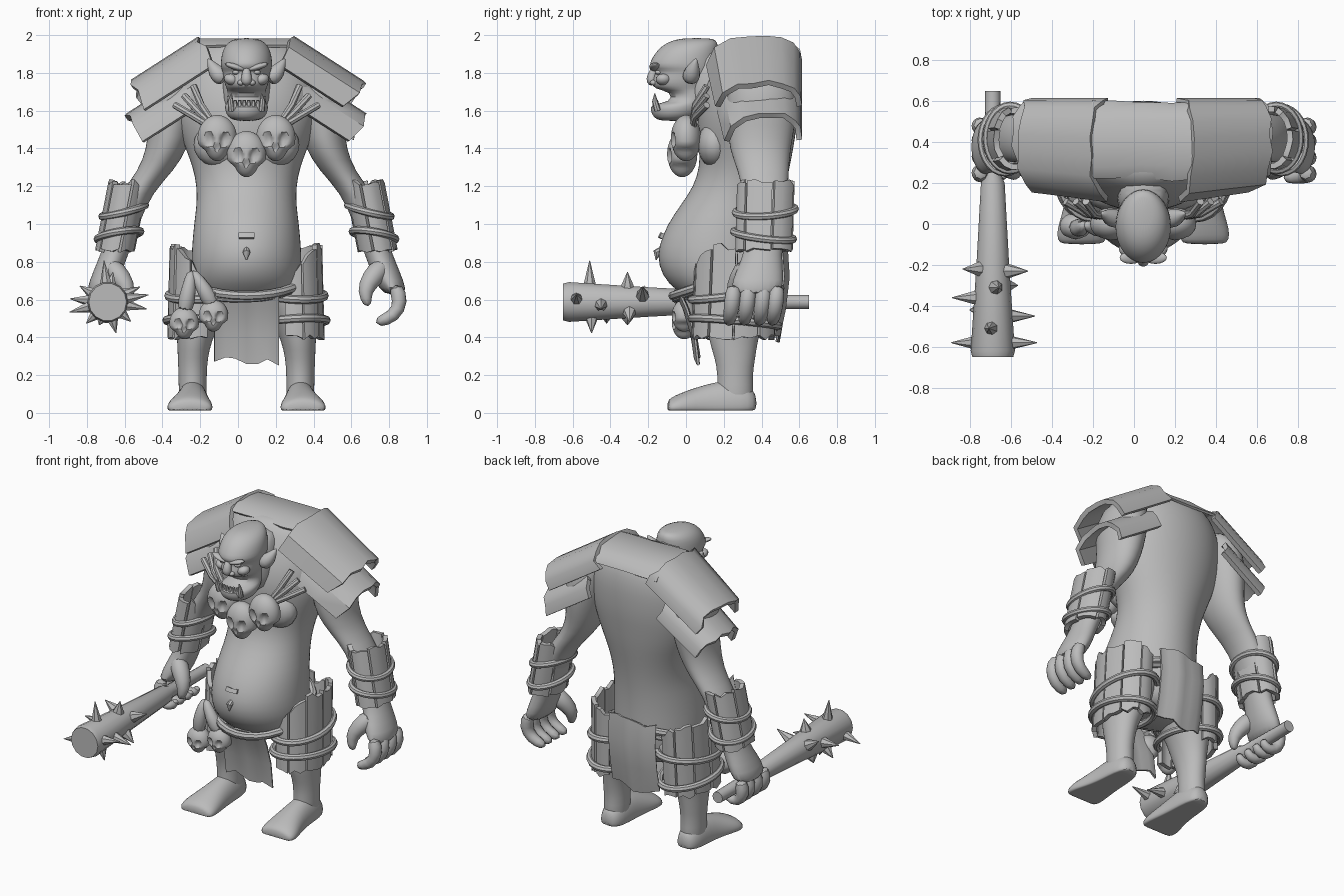
import bpy, bmesh, math, random
from mathutils import Vector

if "Cube" in bpy.data.objects:
    bpy.data.objects.remove(bpy.data.objects["Cube"])

random.seed(4)
CX = 0.045  # body centre line, the club pushes it off the middle
grey = bpy.data.materials.new("plain_grey")
grey.diffuse_color = (0.5, 0.5, 0.5, 1)
grey.use_nodes = True
grey.node_tree.nodes["Principled BSDF"].inputs["Base Color"].default_value = grey.diffuse_color


def jit(a):
    return random.uniform(-a, a)


def finish(name, bm, s=1, sub=0, thick=0, offset=True):
    """Place a mesh; s = -1 puts it on the other side of the body."""
    for v in bm.verts:
        v.co.x = v.co.x * s + (CX if offset else 0)
    bmesh.ops.recalc_face_normals(bm, faces=bm.faces)
    me = bpy.data.meshes.new(name)
    bm.to_mesh(me)
    bm.free()
    me.materials.append(grey)
    ob = bpy.data.objects.new(name, me)
    bpy.context.collection.objects.link(ob)
    if thick:
        m = ob.modifiers.new("thickness", 'SOLIDIFY')
        m.thickness, m.offset = thick, 0
    if sub:
        ob.modifiers.new("smooth", 'SUBSURF').levels = sub
    return ob


def skin(bm, rings, closed=False):
    """Bridge rings of points into a tube."""
    vs = [[bm.verts.new(p) for p in r] for r in rings]
    n = len(vs[0])
    for a, b in zip(vs, vs[1:] + ([vs[0]] if closed else [])):
        for i in range(n):
            bm.faces.new((a[i], a[(i + 1) % n], b[(i + 1) % n], b[i]))
    if not closed:
        bm.faces.new(vs[0])
        bm.faces.new(vs[-1])


def loft(name, rings, s=1, n=20, axis='z', sub=1):
    """Rings are (x, y, z, half width, half depth)."""
    bm = bmesh.new()
    out = []
    for x, y, z, u, v in rings:
        pts = []
        for i in range(n):
            a = math.tau * i / n
            p, q = u * math.cos(a), v * math.sin(a)
            pts.append((x + p, y + q, z) if axis == 'z' else (x + p, y, max(z + q, .012)))  # flat sole
        out.append(pts)
    skin(bm, out)
    return finish(name, bm, s, sub)


def tube(name, pts, radii, s=1, up=(0, 0, 1), closed=False, n=8, offset=True, sub=0):
    bm = bmesh.new()
    pts = [Vector(p) for p in pts]
    if not isinstance(radii, (list, tuple)):
        radii = [radii] * len(pts)
    k, out = len(pts), []
    for i, p in enumerate(pts):
        a = pts[(i - 1) % k] if closed else pts[max(i - 1, 0)]
        b = pts[(i + 1) % k] if closed else pts[min(i + 1, k - 1)]
        t = (b - a).normalized()
        u = t.cross(Vector(up)).normalized()
        w = u.cross(t)
        out.append([p + (u * math.cos(math.tau * j / n) + w * math.sin(math.tau * j / n)) * radii[i] for j in range(n)])
    skin(bm, out, closed)
    return finish(name, bm, s, sub, offset=offset)


def ball(name, c, r, s=1, tilt=0):
    bm = bmesh.new()
    bmesh.ops.create_uvsphere(bm, u_segments=16, v_segments=10, radius=1)
    for v in bm.verts:
        p = Vector((v.co.x * r[0], v.co.y * r[1], v.co.z * r[2]))
        x = p.x * math.cos(tilt) - p.z * math.sin(tilt)
        z = p.x * math.sin(tilt) + p.z * math.cos(tilt)
        v.co = Vector(c) + Vector((x, p.y, z))
    return finish(name, bm, s)


def sheets(name, grids, thick, s=1):
    """Plates made from grids of points."""
    bm = bmesh.new()
    for g in grids:
        vs = [[bm.verts.new(p) for p in r] for r in g]
        for a, b in zip(vs, vs[1:]):
            for i in range(len(a) - 1):
                bm.faces.new((a[i], a[i + 1], b[i + 1], b[i]))
    return finish(name, bm, s, thick=thick)


def planks(name, top, bot, rx, ry, a0, a1, count, s, drop=lambda a: 0):
    """Curved boards around a limb; drop lowers the top by angle."""
    top, bot, grids = Vector(top), Vector(bot), []
    for k in range(count):
        w = (a1 - a0) / count
        lo, hi = a0 + w * (k + .03), a0 + w * (k + .97)
        ends = [(jit(.045), jit(.03)) for _ in range(4)]
        f = 1 + jit(.03)
        def at(j, t):
            a = lo + (hi - lo) * j / 3
            if t == 0:
                t = drop(a) + ends[j][0]
            elif t == 1:
                t += ends[j][1]
            return top.lerp(bot, t) + Vector((rx * math.cos(a) * f, ry * math.sin(a) * f, 0))
        grids.append([[at(j, t) for j in range(4)] for t in (0, .6, 1)])
    sheets(name, grids, .028, s)


def band(name, c, rx, ry, r, s=1, tx=0, ty=0):
    pts = []
    for i in range(28):
        a = math.tau * i / 28
        x, y = math.cos(a), math.sin(a)
        pts.append((c[0] + rx * x, c[1] + ry * y, c[2] + tx * x + ty * y))
    tube(name, pts, r, s, closed=True)


def skull(name, c, r):
    bm = bmesh.new()
    bmesh.ops.create_icosphere(bm, subdivisions=4, radius=1)
    holes = [((-.4, -.88, -.08), .3, .3), ((.4, -.88, -.08), .3, .3), ((0, -.88, -.42), .16, .15)]
    for v in bm.verts:
        p = v.co.copy()
        f = 1
        for d, size, depth in holes:
            q = (p - Vector(d).normalized()).length
            if q < size:
                f -= depth * (1 - (q / size) ** 2) ** .6
        taper = 1 - .3 * min(1, max(0, -p.z - .3) / .25)  # narrow jaw below the cheeks
        v.co = Vector(c) + Vector((p.x * f * r[0] * taper, p.y * f * r[1], p.z * r[2]))
    finish(name, bm)


# torso with hunched back and heavy belly: half width, front, back, height
body = [(.2, .1, .4, .53), (.26, .02, .47, .6), (.285, -.1, .49, .68), (.295, -.15, .5, .78), (.29, -.15, .5, .88),
        (.28, -.1, .505, 1.0), (.265, -.03, .515, 1.1), (.265, .04, .53, 1.2), (.285, .07, .55, 1.3), (.325, .07, .57, 1.4),
        (.36, .06, .585, 1.5), (.38, .06, .6, 1.6), (.38, .08, .605, 1.7), (.365, .12, .605, 1.8), (.31, .17, .585, 1.9),
        (.24, .21, .55, 1.955), (.12, .28, .48, 1.97)]
loft("torso", [(0, (f + b) / 2, z, w, (b - f) / 2) for w, f, b, z in body], n=28)
loft("neck", [(0, .14, 1.52, .1, .1), (0, .12, 1.65, .13, .13), (0, .14, 1.82, .13, .14), (0, .17, 1.93, .1, .12)])
# navel and belly stud
sheets("navel", [[[(x, -.128 + abs(x) * .2 - (.95 - z) * .5, z) for x in (-.04, 0, .04)] for z in (.925, .95)]], .02)
tube("belly_stud", [(0, -.125, .87), (0, -.155, .85), (0, -.158, .81)], [.014, .02, .003], up=(0, 1, 0))

# head with a gaping underbite
face = [(.06, -.14, 0, 1.545), (.1, -.175, .06, 1.565), (.116, -.19, .1, 1.605), (.114, -.188, .12, 1.635), (.1, -.08, .13, 1.645),
        (.1, -.075, .14, 1.7), (.105, -.175, .14, 1.715), (.12, -.185, .15, 1.75), (.124, -.168, .16, 1.79), (.128, -.165, .17, 1.81),
        (.138, -.2, .17, 1.835), (.136, -.185, .17, 1.87), (.128, -.155, .17, 1.92), (.1, -.1, .17, 1.965), (.045, -.02, .14, 1.985)]
loft("head", [(0, (f + b) / 2, z, w, (b - f) / 2) for w, f, b, z in face], n=24)
tube("nose", [(0, -.16, 1.83), (0, -.18, 1.79), (0, -.185, 1.755), (0, -.165, 1.74)], [.02, .028, .035, .02], up=(1, 0, 0), sub=1)
for i in range(6):
    x = -.06 + .024 * i
    tube("lower_tooth", [(x, -.165 + x * x * 4, 1.61), (x, -.17 + x * x * 4, 1.655)], [.015, .009], up=(0, 1, 0), n=6)
for s, side in ((1, "left"), (-1, "right")):
    ball(side + "_brow", (.06, -.165, 1.832), (.058, .03, .016), s, .3)
    ball(side + "_eye", (.055, -.145, 1.803), (.02, .02, .012), s)
    ball(side + "_nostril", (.03, -.17, 1.748), (.018, .02, .015), s)
    ball(side + "_cheek", (.08, -.12, 1.765), (.04, .04, .03), s, .3)
    tube(side + "_tusk", [(.08, -.15, 1.6), (.085, -.165, 1.65), (.08, -.165, 1.69)], [.018, .015, .003], s, up=(0, 1, 0))
    tube(side + "_ear", [(.11, .02, 1.76), (.15, .03, 1.79), (.18, .04, 1.83), (.205, .055, 1.88)], [.045, .055, .035, .004], s, up=(0, 1, 0), sub=1)
    ball(side + "_chest", (.14, .15, 1.42), (.14, .09, .12), s)

    # arm and palm
    loft(side + "_arm", [(.33, .4, 1.88, .07, .1), (.37, .4, 1.8, .13, .17), (.39, .4, 1.66, .14, .19), (.4, .4, 1.52, .12, .18),
                         (.42, .39, 1.4, .11, .165), (.48, .41, 1.28, .095, .135), (.58, .42, 1.17, .085, .12),
                         (.65, .42, 1.0, .08, .12), (.685, .41, .88, .075, .1), (.715, .4, .8, .075, .11),
                         (.755, .38, .7, .078, .14), (.79, .37, .62, .063, .135)], s)
    # fingers: open claw on one side, fist round the club on the other
    for y in (.255, .335, .415, .485):
        if s == 1:
            path = [(.785, y, .68), (.82, y - .01, .59), (.785, y - .02, .51), (.68, y - .03, .475)]
        else:
            path = [(.79, y, .66), (.81, y - .01, .56), (.76, y - .015, .495), (.69, y - .015, .505), (.675, y - .015, .555)]
        tube(side + "_finger", path, [.046, .047, .042, .032, .024][:len(path)], s, up=(0, 1, 0), sub=1)
    thumb = [(.73, .33, .79), (.66, .28, .71), (.62, .25, .64), (.645, .24, .56)]
    tube(side + "_thumb", thumb, [.065, .062, .044, .022], s, up=(0, 1, 0), sub=1)

    # bracer planks and bindings
    planks(side + "_bracer", (.625, .42, 1.22), (.695, .41, .86), .093, .14, .3, math.tau + .3, 6, s)
    band(side + "_bracer_tie_upper", (.65, .42, 1.07), .115, .158, .02, s, -.03, .01)
    band(side + "_bracer_tie_lower", (.675, .41, .94), .115, .158, .02, s, -.02, -.02)

    # leg and foot
    loft(side + "_leg", [(.16, .26, .78, .13, .2), (.21, .26, .62, .15, .19), (.26, .26, .48, .12, .15), (.275, .25, .38, .092, .13),
                         (.285, .26, .29, .08, .108), (.285, .26, .2, .075, .092), (.285, .26, .1, .075, .1), (.285, .26, .03, .07, .09)], s)
    foot = [(.285, .375, .045, .04, .05), (.285, .335, .045, .075, .1), (.285, .24, .045, .085, .135), (.287, .14, .04, .09, .12),
            (.292, .05, .035, .105, .1), (.3, -.03, .03, .124, .075), (.3, -.08, .026, .12, .056), (.3, -.1, .025, .1, .035)]
    loft(side + "_foot", foot, s, axis='y')

    # thigh guard planks, cut lower on the inner front, and bindings
    planks(side + "_thigh_guard", (.25, .27, .88), (.262, .25, .4), .14, .21, -1.95, 1.95, 6, s,
           lambda a: max(0, -a - .6) * .28 + max(0, a - .9) * .15)
    band(side + "_thigh_tie_upper", (.25, .265, .63), .164, .235, .022, s, -.01, .03)
    band(side + "_thigh_tie_lower", (.26, .26, .48), .164, .23, .022, s, .01, -.02)

    # layered shoulder plates, bent over the shoulder and narrowing outward
    prof = [(.12, -.15), (.16, -.05), (.24, -.01), (.33, .005), (.42, .01), (.5, .0), (.56, -.03), (.59, -.07), (.6, -.13)]
    for tier, (x0, z0, ln, y0) in enumerate(((.31, 1.765, .375, .05), (.245, 1.97, .43, 0))):
        rows = []
        for t in (0, .5, 1):
            row = []
            for i, (y, h) in enumerate(prof):
                d = ln * t + (jit(.02) if t != .5 else 0)
                row.append((x0 + .84 * d + .54 * h, y + (y0 + .05 * t) * (.6 - y) / .5, z0 - .54 * d + .84 * h))
            rows.append(row)
        sheets(side + "_shoulder_plate", [rows], .03, s)
    # straps holding the trophies
    for k in range(3):
        tube(side + "_strap", [(.38 - .05 * k, .11, 1.63 + .05 * k), (.28 - .02 * k, .05, 1.57 + .03 * k), (.15, .03, 1.49)], .019, s)

# collar sheet across the upper back
sheets("collar", [[[(x, y + jit(.012), z) for x in (-.25, -.14, 0, .14, .25)]
                   for y, z in ((.22, 1.94), (.28, 1.975), (.5, 1.965), (.57, 1.92), (.592, 1.89))]], .015)

# trophy skulls on the chest and at the hip
for x, y, z in ((-.155, .0, 1.455), (.155, .0, 1.455), (0, -.02, 1.37)):
    skull("chest_skull", (x, y, z), (.104, .08, .122))
for x, z in ((-.33, .475), (-.175, .515)):
    skull("hip_skull", (x, -.01, z), (.078, .065, .085))
    tube("hip_cord", [(-.29, .0, .76), (x * .5 - .14, -.03, .66), (x, -.01, z + .05)], [.025, .042, .058], up=(0, 1, 0), sub=1)

# belt and loincloth
band("belt", (0, .22, .72), .3, .29, .024, 1, 0, .1)
band("belt_cord", (0, .22, .69), .295, .28, .016, 1, .01, .09)
cols = [-.17, -.11, -.06, 0, .06, .11, .17]
sheets("front_cloth", [[[(x, y + .012 * math.sin(x * 40), z + (jit(.03) if z < .3 else 0)) for x in cols]
                        for y, z in ((-.04, .64), (.0, .55), (.04, .42), (.06, .265))]], .012)
sheets("back_cloth", [[[(x, y - x * x + .01 * math.sin(x * 40), z + (jit(.02) if z in (.87, .39) else 0)) for x in cols]
                       for y, z in ((.53, .87), (.54, .72), (.52, .55), (.49, .39))]], .012)

# spiked club, held level
cx, cz = -.69, .587
tube("club", [(cx, y, cz) for y in (-.65, -.62, -.2, .2, .24, .65)], [.1, .108, .08, .058, .042, .037], n=14, offset=False)
for y, deg, ln in ((-.51, 95, .22), (-.31, 80, .16), (-.5, 285, .17), (-.31, 250, .13), (-.23, 25, .19), (-.45, -10, .21),
                   (-.58, 10, .22), (-.58, 195, .21), (-.36, 175, .2), (-.22, 150, .17), (-.42, 225, .16), (-.3, 320, .16)):
    d = Vector((math.cos(math.radians(deg)), 0, math.sin(math.radians(deg))))
    o = Vector((cx, y, cz))
    tube("club_spike", [o + d * .06, o + d * .09, o + d * ln], [.036, .034, .002], up=(0, 1, 0), n=7, offset=False)

# bake modifiers and shade smooth, keeping hard edges
for ob in bpy.data.objects:
    ob.select_set(True)
bpy.context.view_layer.objects.active = bpy.data.objects["torso"]
bpy.ops.object.convert(target='MESH')
bpy.ops.object.shade_smooth_by_angle(angle=math.radians(40))
